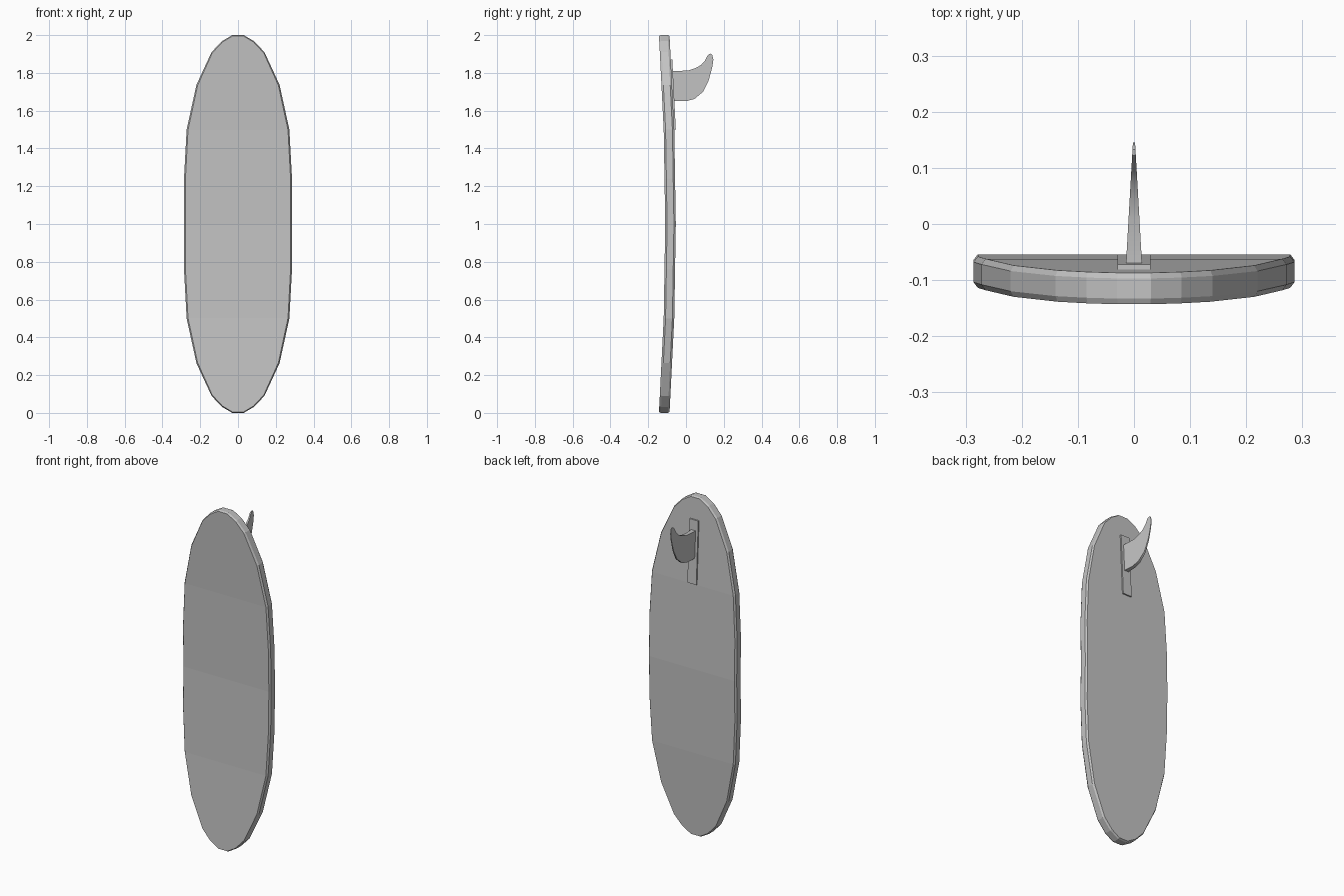
import bpy
import bmesh

old = bpy.data.objects.get("Cube")
if old:
    bpy.data.objects.remove(old, do_unlink=True)

grey = bpy.data.materials.new("plain_grey")
grey.use_nodes = True
colour = (0.55, 0.55, 0.55, 1)
grey.diffuse_color = colour
grey.node_tree.nodes["Principled BSDF"].inputs["Base Color"].default_value = colour

THICK = 0.056


def finish(bm, name):
    bmesh.ops.recalc_face_normals(bm, faces=bm.faces)
    mesh = bpy.data.meshes.new(name)
    bm.to_mesh(mesh)
    bm.free()
    mesh.materials.append(grey)
    obj = bpy.data.objects.new(name, mesh)
    bpy.context.collection.objects.link(obj)
    return obj


def deck_y(z):
    """Front surface of the board: four straight rocker sections."""
    d = abs(z - 1)
    return -0.110 - (0.016 * d if d < 0.5 else 0.008 + 0.05 * (d - 0.5))


# Board: stacked outlines joined by a chamfered rail, with strips across
half = [(0.03, 1.0), (0.085, 0.968), (0.14, 0.91), (0.22, 0.737),
        (0.272, 0.5), (0.286, 0.24)]
rows = [(w, 1 + h) for w, h in half] + [(0.286, 1.0)]
rows += [(w, 1 - h) for w, h in reversed(half)]

bm = bmesh.new()
rings = []
for depth, sx, sz in [(0, 0.973, 0.995), (0.010, 1, 1),
                      (THICK - 0.010, 1, 1), (THICK, 0.973, 0.995)]:
    right, left = [], []
    for w, z in rows:
        y = deck_y(z) + depth
        zz = 1 + (z - 1) * sz
        right.append(bm.verts.new((-w * sx, y, zz)))
        left.append(bm.verts.new((w * sx, y, zz)))
    rings.append((right, left))
for right, left in (rings[0], rings[-1]):
    for i in range(len(rows) - 1):
        bm.faces.new((right[i], left[i], left[i + 1], right[i + 1]))
loops = [r + l[::-1] for r, l in rings]
for a, b in zip(loops, loops[1:]):
    for i in range(len(a)):
        j = (i + 1) % len(a)
        bm.faces.new((a[i], a[j], b[j], b[i]))
finish(bm, "board")

# Fin base: thin plate following the back of the board
bm = bmesh.new()
bmesh.ops.create_cube(bm, size=1)
for v in bm.verts:
    z = 1.685 + v.co.z * 0.37
    back = deck_y(z) + THICK
    v.co = (v.co.x * 0.058, back + (0.008 if v.co.y > 0 else -0.005), z)
finish(bm, "fin_base")

# Fin: swept outline, tapering in thickness towards the tip
lower = [(-0.075, 1.65), (0.0, 1.65), (0.045, 1.662), (0.09, 1.70),
         (0.12, 1.76), (0.139, 1.83), (0.145, 1.87), (0.139, 1.895)]
upper = [(-0.075, 1.81), (0.01, 1.812), (0.05, 1.825), (0.08, 1.842),
         (0.1, 1.865), (0.113, 1.89), (0.122, 1.9), (0.133, 1.902)]

bm = bmesh.new()
sides = []
for s in (-1, 1):
    pair = []
    for edge in (lower, upper):
        pair.append([bm.verts.new((s * (0.0145 - 0.057 * (y + 0.075)), y, z))
                     for y, z in edge])
    lo, up = pair
    for i in range(len(lo) - 1):
        bm.faces.new((lo[i], lo[i + 1], up[i + 1], up[i]))
    sides.append(lo + up[::-1])
a, b = sides
for i in range(len(a)):
    j = (i + 1) % len(a)
    bm.faces.new((a[i], a[j], b[j], b[i]))
fin = finish(bm, "fin")

# Soften the fin while keeping its rim crisp
bpy.ops.object.select_all(action='DESELECT')
fin.select_set(True)
bpy.context.view_layer.objects.active = fin
bpy.ops.object.shade_smooth_by_angle()
